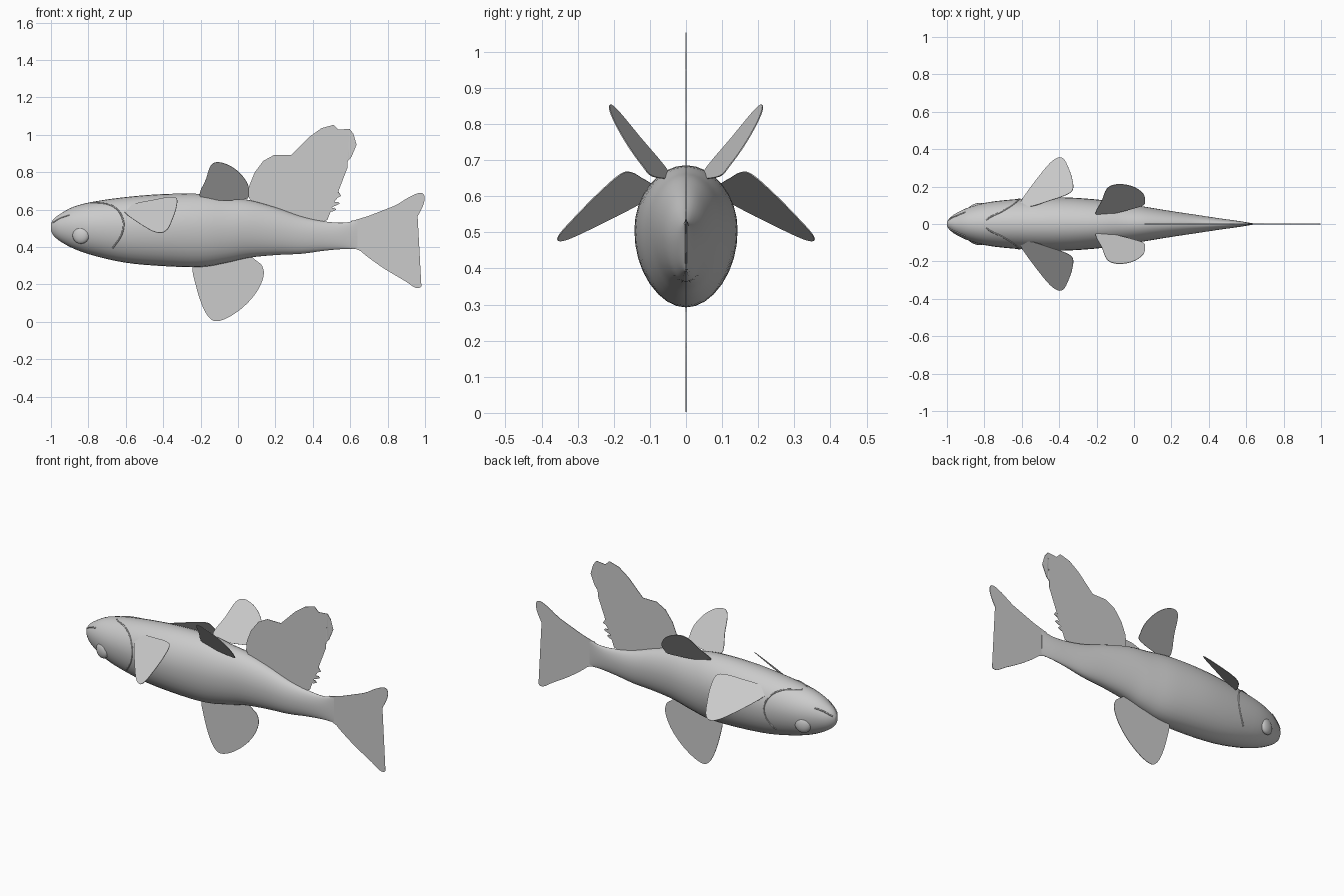
import bpy
import bmesh
from math import cos, sin, pi, sqrt
from mathutils import Vector

cube = bpy.data.objects.get("Cube")
if cube:
    bpy.data.objects.remove(cube, do_unlink=True)

grey = bpy.data.materials.new("plain grey")
grey.use_nodes = True
COLOUR = (0.6, 0.6, 0.6, 1)
grey.diffuse_color = COLOUR
grey.node_tree.nodes["Principled BSDF"].inputs["Base Color"].default_value = COLOUR


def add_object(name, data):
    obj = bpy.data.objects.new(name, data)
    bpy.context.collection.objects.link(obj)
    data.materials.append(grey)
    return obj


def shade(obj, angle=pi / 4):
    bpy.ops.object.select_all(action="DESELECT")
    obj.select_set(True)
    bpy.context.view_layer.objects.active = obj
    bpy.ops.object.shade_smooth_by_angle(angle=angle)


def finish(bm, name):
    mesh = bpy.data.meshes.new(name)
    bmesh.ops.recalc_face_normals(bm, faces=bm.faces)
    bm.to_mesh(mesh)
    bm.free()
    return add_object(name, mesh)


def spline(points, steps, closed=True):
    """Smooth curve through the points."""
    pts = [Vector(p) for p in points]
    n = len(pts)
    get = (lambda i: pts[i % n]) if closed else (lambda i: pts[max(0, min(i, n - 1))])
    out = []
    for i in range(n if closed else n - 1):
        a, b, c, d = (get(i + k) for k in (-1, 0, 1, 2))
        for s in range(steps):
            t = s / steps
            out.append(b + (c - a) * t / 2 + (a - b * 2.5 + c * 2 - d / 2) * t**2
                       + ((b - c) * 1.5 + (d - a) / 2) * t**3)
    if not closed:
        out.append(pts[-1])
    return out


# Body stations: x, underside z, upper z, half width
STATIONS = [
    (-1, .485, .525, .012), (-.985, .46, .55, .032), (-.95, .43, .577, .058),
    (-.88, .392, .615, .09), (-.775, .355, .642, .117), (-.6, .316, .667, .135),
    (-.4, .298, .683, .143), (-.2, .293, .684, .131), (-.06, .316, .666, .111),
    (.06, .343, .651, .092), (.2, .357, .612, .069), (.34, .364, .563, .048),
    (.46, .38, .537, .03), (.56, .389, .53, .016), (.64, .39, .543, .003),
]
RINGS = spline(STATIONS, 4, closed=False)
SIDES = 32
WIDEST = .54


def side_y(x, z):
    """Half width of the body at a given length and height."""
    for p, q in zip(RINGS, RINGS[1:]):
        if p[0] <= x <= q[0]:
            r = p.lerp(q, (x - p[0]) / (q[0] - p[0]))
            mid = r[1] + WIDEST * (r[2] - r[1])
            reach = r[2] - mid if z > mid else mid - r[1]
            return r[3] * sqrt(max(0, 1 - ((z - mid) / reach) ** 2))
    return 0


# Body
bm = bmesh.new()
loops = []
for x, low, high, wide in RINGS:
    mid = low + WIDEST * (high - low)
    loop = []
    for k in range(SIDES):
        a = 2 * pi * k / SIDES
        reach = high - mid if sin(a) > 0 else mid - low
        loop.append(bm.verts.new((x, wide * cos(a), mid + reach * sin(a))))
    loops.append(loop)
for p, q in zip(loops, loops[1:]):
    for k in range(SIDES):
        j = (k + 1) % SIDES
        bm.faces.new((p[k], p[j], q[j], q[k]))
bm.faces.new(loops[0])
bm.faces.new(loops[-1])
shade(finish(bm, "body"))


def fin(name, outline, plane=lambda x, z: 0, steps=4):
    """Thin fin from a side outline, tilted sideways by a plane rule."""
    bm = bmesh.new()
    pts = spline(outline, steps) if steps > 1 else outline
    face = bm.faces.new([bm.verts.new((x, plane(x, z), z)) for x, z in pts])
    bmesh.ops.triangulate(bm, faces=[face])
    obj = finish(bm, name)
    thick = obj.modifiers.new("thickness", "SOLIDIFY")
    thick.thickness = .003
    thick.offset = 0


# Tail fin
fin("tail_fin", [
    (.6, .53), (.64, .545), (.73, .578), (.837, .62), (.917, .668), (.975, .69),
    (.998, .668), (.987, .615), (.944, .54), (.89, .487), (.826, .46), (.815, .428),
    (.88, .385), (.917, .326), (.96, .25), (.982, .193), (.95, .182), (.89, .22),
    (.784, .283), (.692, .348), (.64, .39), (.6, .4)], steps=3)

# Rounded fin below the body
fin("lower_fin", [
    (-.2, .36), (-.243, .295), (-.227, .2), (-.195, .096), (-.158, .027), (-.115, .003),
    (-.045, .027), (.035, .085), (.1, .16), (.136, .24), (.131, .295), (.1, .325),
    (.03, .36)])

# Ragged fin above the body, its rear edge split into loose rays
ragged = [
    (.1, .6), (.055, .67), (.06, .727), (.088, .797), (.136, .861), (.195, .893),
    (.286, .893), (.382, .989), (.446, 1.035), (.51, 1.053), (.537, 1.027), (.596, 1.032),
    (.617, 1.005), (.612, .968), (.634, .947), (.607, .882), (.585, .856), (.585, .823),
    (.49, .765), (.393, .712)]
for tip_x, tip_z in [(.533, .715), (.552, .678), (.545, .637), (.525, .605),
                     (.48, .578), (.478, .55)]:
    root = .55 + (tip_z - .55) * .82
    ragged += [(.405, root + .005), (tip_x - .01, tip_z + .005), (tip_x, tip_z - .005),
               (tip_x - .02, tip_z - .015), (.405, root - .012)]
fin("upper_fin", ragged + [(.36, .53)], steps=1)

# Paired side fins
PADDLE = [(-.61, .59), (-.56, .628), (-.46, .65), (-.37, .666), (-.328, .66), (-.33, .61),
          (-.35, .55), (-.378, .494), (-.42, .476), (-.485, .5)]
PELVIC = [(-.195, .66), (-.17, .765), (-.145, .836), (-.105, .853), (-.045, .835),
          (.01, .795), (.05, .74), (.058, .69), (.03, .655)]
for side, sign in (("left", 1), ("right", -1)):
    # The head points to -x, so the +y flank and -y flank are a mirrored pair
    flank = "rear" if sign > 0 else "front"
    fin(flank + "_pectoral_fin", PADDLE,
        lambda x, z: sign * (.348 + .549 * (x + .42) - 1.174 * (z - .476)))
    fin(flank + "_pelvic_fin", PELVIC,
        lambda x, z: sign * (.055 + .228 * (x + .2) + .749 * (z - .675)))

    # Eye
    bm = bmesh.new()
    bmesh.ops.create_uvsphere(bm, u_segments=24, v_segments=12, radius=.046)
    bmesh.ops.scale(bm, vec=(1, .5, 1), verts=bm.verts)
    eye = finish(bm, flank + "_eye")
    eye.location = (-.84, sign * (side_y(-.84, .463) - .008), .463)
    eye.rotation_euler.z = sign * .25
    shade(eye)

    # Gill cover edge and lip, laid along the skin
    for part, path in (
            ("gill_edge", [(-.79, .637), (-.7, .63), (-.64, .595), (-.612, .53),
                           (-.625, .46), (-.67, .395)]),
            ("lip", [(-.99, .53), (-.95, .555), (-.9, .572)])):
        curve = bpy.data.curves.new(flank + "_" + part, "CURVE")
        curve.dimensions = "3D"
        curve.bevel_depth = .004
        curve.bevel_resolution = 1
        pts = spline(path, 4, closed=False)
        line = curve.splines.new("POLY")
        line.points.add(len(pts) - 1)
        for point, (x, z) in zip(line.points, pts):
            point.co = (x, sign * side_y(x, z), z, 1)
            point.radius = 1
        add_object(flank + "_" + part, curve)
